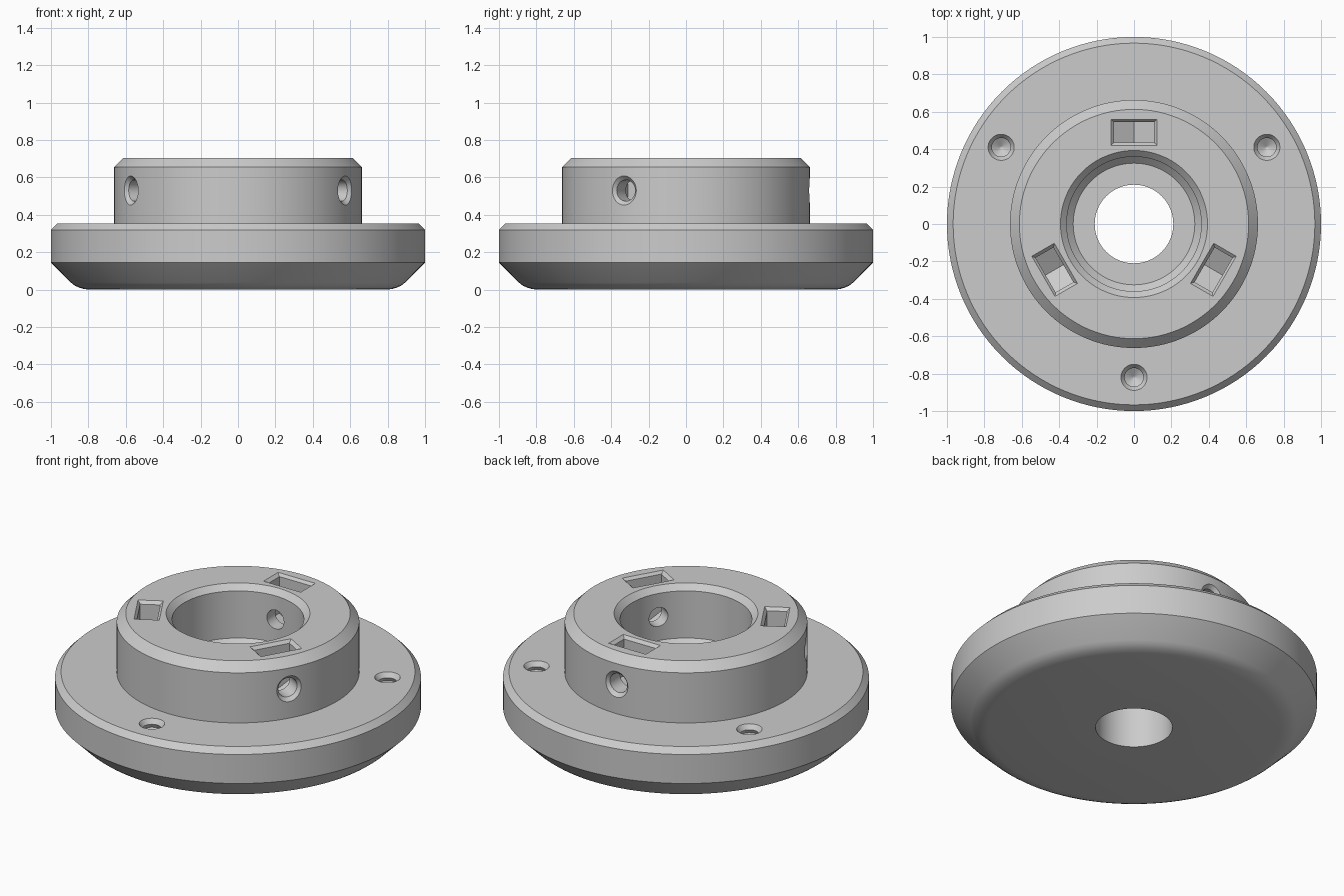
import bpy, bmesh, math
from mathutils import Matrix, Vector

cube = bpy.data.objects.get("Cube")
if cube:
    bpy.data.objects.remove(cube, do_unlink=True)

grey = bpy.data.materials.new("plain_grey")
grey.use_nodes = True
colour = (0.6, 0.6, 0.6, 1)
grey.diffuse_color = colour
grey.node_tree.nodes["Principled BSDF"].inputs["Base Color"].default_value = colour


def make_object(name, bm):
    bmesh.ops.recalc_face_normals(bm, faces=bm.faces)
    mesh = bpy.data.meshes.new(name)
    bm.to_mesh(mesh)
    bm.free()
    mesh.materials.append(grey)
    obj = bpy.data.objects.new(name, mesh)
    bpy.context.collection.objects.link(obj)
    return obj


def revolve(bm, profile, steps, matrix=Matrix(), closed=False):
    """Spin a (radius, height) profile about z; open profiles get end caps."""
    rings = []
    for i in range(steps):
        a = math.tau * i / steps
        rings.append([bm.verts.new(matrix @ Vector((r * math.cos(a), r * math.sin(a), z)))
                      for r, z in profile])
    n = len(profile)
    for i in range(steps):
        here, there = rings[i], rings[(i + 1) % steps]
        for j in range(n if closed else n - 1):
            k = (j + 1) % n
            bm.faces.new((here[j], there[j], there[k], here[k]))
    if not closed:
        bm.faces.new([ring[0] for ring in rings])
        bm.faces.new([ring[-1] for ring in rings])


def prism(bm, lower, upper, matrix):
    """Join two matching outlines into a solid."""
    a = [bm.verts.new(matrix @ Vector(p)) for p in lower]
    b = [bm.verts.new(matrix @ Vector(p)) for p in upper]
    bm.faces.new(a)
    bm.faces.new(b)
    for i in range(len(a)):
        j = (i + 1) % len(a)
        bm.faces.new((a[i], a[j], b[j], b[i]))


def rectangle(half_x, half_y, z, y=0.49):
    return [(sx * half_x, y + sy * half_y, z) for sx, sy in ((-1, -1), (1, -1), (1, 1), (-1, 1))]


# Flanged hub with rounded underside and stepped bore
top, deck, bolt_z = 0.705, 0.353, 0.53
profile = [(0.21, 0), (0.80, 0), (0.825, 0.004), (0.85, 0.011), (0.873, 0.022), (0.893, 0.038),
           (1, 0.145), (1, 0.32), (0.967, deck), (0.663, deck), (0.663, 0.655),
           (0.613, top), (0.393, top), (0.36, 0.672), (0.36, 0.388), (0.325, deck), (0.21, deck)]
bm = bmesh.new()
revolve(bm, profile, 128, closed=True)
hub = make_object("flanged_hub", bm)

bolts, pockets, mouths, screws = (bmesh.new() for _ in range(4))
for i in range(3):
    turn = Matrix.Rotation(math.tau * i / 3, 4, 'Z')

    # Radial clamping bolt hole with a countersunk mouth, axis along +y
    radial = turn @ Matrix.Translation((0, 0, bolt_z)) @ Matrix.Rotation(-math.pi / 2, 4, 'X')
    revolve(bolts, [(0.057, 0.25), (0.057, 0.642), (0.075, 0.66), (0.095, 0.68)], 32, radial)

    # Nut pocket with a pointed hexagonal floor, and its bevelled mouth
    outline = [(-0.107, 0.8), (-0.107, 0.468), (0, 0.406), (0.107, 0.468), (0.107, 0.8)]
    prism(pockets, [(x, 0.436, z) for x, z in outline], [(x, 0.546, z) for x, z in outline], turn)
    prism(mouths, rectangle(0.105, 0.053, 0.686), rectangle(0.145, 0.088, 0.726), turn)

    # Threaded blind hole in the flange
    thread = [(0.004, 0.11), (0.05, 0.14)]
    for k in range(5):
        z = 0.15 + 0.034 * k
        thread += [(0.05, z), (0.061, z + 0.017)]
    thread += [(0.05, 0.326), (0.07, deck), (0.09, deck + 0.027)]
    revolve(screws, thread, 32, turn @ Matrix.Translation((0, -0.82, 0)))

# Cut all openings and bake the result
cutters = [make_object("bolt_hole_cutters", bolts), make_object("nut_pocket_cutters", pockets),
           make_object("pocket_mouth_cutters", mouths), make_object("screw_hole_cutters", screws)]
for cutter in cutters:
    cutter.hide_render = True
    cut = hub.modifiers.new(cutter.name, 'BOOLEAN')
    cut.operation = 'DIFFERENCE'
    cut.solver = 'EXACT'
    cut.object = cutter
bpy.context.view_layer.update()
baked = bpy.data.meshes.new_from_object(hub.evaluated_get(bpy.context.evaluated_depsgraph_get()))
hub.modifiers.clear()
hub.data = baked
hub.data.materials.clear()
hub.data.materials.append(grey)
for poly in hub.data.polygons:
    poly.material_index = 0
for cutter in cutters:
    bpy.data.objects.remove(cutter, do_unlink=True)

# Smooth the round walls, keep machined edges crisp
bpy.ops.object.select_all(action='DESELECT')
hub.select_set(True)
bpy.context.view_layer.objects.active = hub
bpy.ops.object.shade_smooth_by_angle(angle=math.radians(25))
